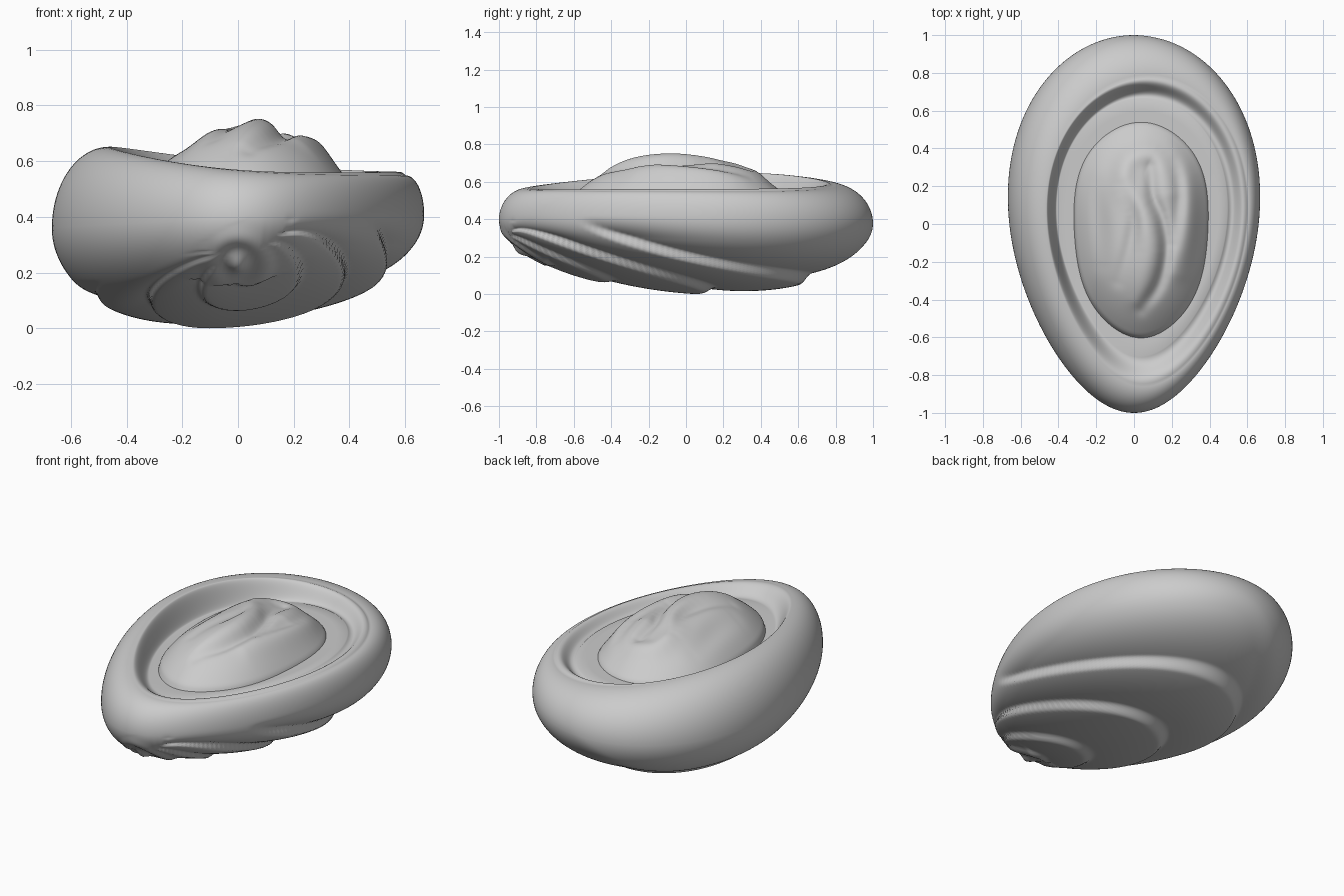
import bpy, bmesh
from math import sin, cos, pi, exp, hypot
from mathutils import Vector

if "Cube" in bpy.data.objects:
    bpy.data.objects.remove(bpy.data.objects["Cube"])

SEG = 200


def lerp(a, b, t):
    return a + (b - a) * t


def smooth(a, b, x):
    t = max(0.0, min(1.0, (x - a) / (b - a)))
    return t * t * (3 - 2 * t)


def skin(name, rings, first, last, tweak=None):
    """Loft closed rings; cap each end with a fan to a pole (None = open)."""
    bm = bmesh.new()
    rows = [[bm.verts.new(p) for p in r] for r in rings]
    for a, b in zip(rows, rows[1:]):
        for i in range(SEG):
            j = (i + 1) % SEG
            bm.faces.new((a[i], a[j], b[j], b[i]))
    for row, pole in ((rows[0], first), (rows[-1], last)):
        if pole:
            v = bm.verts.new(pole)
            for i in range(SEG):
                bm.faces.new((row[i], row[(i + 1) % SEG], v))
    bmesh.ops.recalc_face_normals(bm, faces=bm.faces)
    bm.normal_update()
    if tweak:
        moves = [(v, v.normal * tweak(v.co)) for v in bm.verts]
        for v, m in moves:
            v.co += m
        low = min(v.co.z for v in bm.verts)
        for v in bm.verts:
            v.co.z -= low * (1 - smooth(0.1, 0.4, v.co.z))
    me = bpy.data.meshes.new(name)
    bm.to_mesh(me)
    bm.free()
    for p in me.polygons:
        p.use_smooth = True
    ob = bpy.data.objects.new(name, me)
    bpy.context.collection.objects.link(ob)
    return ob


def ring(fn):
    return [fn(2 * pi * i / SEG) for i in range(SEG)]


# Shell: egg outline, rounded underside, rolled rim, shallow basin
def outline(t):
    y = sin(t)
    return 0.66 * cos(t) * (1 + 0.165 * y - 0.055 * y * y), y


BOTTOM = (-0.14, 0.2)
MID = (0.05, -0.02)


def waist(t):
    return 0.385 + 0.025 * cos(t) - 0.01 * sin(t)


def floor_z(t):
    return 0.515 + 0.015 * cos(t - 0.4)


def crest(t):
    return (0.81 + 0.09 * cos(t) - 0.035 * sin(t),
            0.588 - 0.05 * cos(t) + 0.012 * sin(t) + 0.012 * cos(2 * t + 0.6))


def basin_k(t):
    return 0.68 + 0.04 * cos(t) - 0.01 * sin(t)


def under(a):
    def f(t):
        x, y = outline(t)
        return (lerp(BOTTOM[0], x, sin(a)), lerp(BOTTOM[1], y, sin(a)),
                waist(t) * (1 - cos(a)))
    return f


def inward(t, k, z):
    x, y = outline(t)
    return lerp(MID[0], x, k), lerp(MID[1], y, k), z


def lip(a):
    def f(t):
        k, z = crest(t)
        return inward(t, lerp(k, 1, cos(a)), lerp(waist(t), z, sin(a)))
    return f


def basin(u):
    def f(t):
        k, z = crest(t)
        step = 0.008 * sin(2 * pi * u) * (1 + cos(t - 0.3))
        return inward(t, lerp(k, basin_k(t), u),
                      lerp(z, floor_z(t), smooth(0, 1, u)) + step)
    return f


def floor(k):
    return lambda t: inward(t, k * basin_k(t), lerp(0.51, floor_z(t), k))


# Whorl steps on the underside, growing out of a coil at the front
STEPS = [0.0, 0.11, 0.26, 0.525, 0.785]


def whorls(p):
    top = lerp(0.18, 0.42, smooth(-0.45, 0.15, p.x))
    fade = 1 - smooth(top - 0.14, top, p.z)
    if fade <= 0:
        return 0.0
    x, v = p.x - 0.05, max(p.y + 0.96, 0.03)
    s = (x * x / 0.43 + v * v) / (2 * v) * (1 + 0.12 * p.x)
    d = 0.0
    for i in range(1, len(STEPS)):
        a = STEPS[i]
        b = STEPS[i + 1] if i + 1 < len(STEPS) else 1.05
        if a <= s < b:
            u = (s - a) / (b - a)
            d = -0.05 * min(1, 0.2 + 1.2 * a) * smooth(0, 0.16, u) * (1 - u) ** 1.4
    if p.y < -0.75:
        r = hypot(p.x, p.z - 0.23)
        coil = 0.012 * cos(r * 60) * exp(-(r / 0.09) ** 2)
        return d * (1 - exp(-(r / 0.16) ** 2)) * fade + coil
    return d * fade


rings = [ring(under(pi / 2 * i / 110)) for i in range(1, 111)]
rings += [ring(lip(pi / 2 * i / 24)) for i in range(1, 25)]
rings += [ring(basin(i / 20)) for i in range(1, 21)]
rings += [ring(floor(k)) for k in (0.9, 0.7, 0.4)]
skin("shell", rings, (*BOTTOM, 0), (*MID, 0.51), whorls)


# Flesh: low dome with folded ridges and grooves
def smooth_path(pts):
    """Catmull-Rom through the points, so the folds bend softly."""
    v = [Vector(p) for p in pts]
    v = [v[0] * 2 - v[1]] + v + [v[-1] * 2 - v[-2]]
    out = []
    for a, b, c, d in zip(v, v[1:], v[2:], v[3:]):
        for i in range(4):
            t = i / 4
            out.append(0.5 * (2 * b + (c - a) * t + (2 * a - 5 * b + 4 * c - d) * t * t
                              + (3 * b - a - 3 * c + d) * t ** 3))
    return out + [v[-2]]


def fold(p, h, w, pts):
    """Ridge (or groove) height at p, tapering to the path's ends."""
    best, u = 9.0, 0.0
    for i, (a, b) in enumerate(zip(pts, pts[1:])):
        d = b - a
        t = max(0.0, min(1.0, (p - a).dot(d) / d.length_squared))
        r = (p - a - d * t).length
        if r < best:
            best, u = r, (i + t) / (len(pts) - 1)
    return h * exp(-(best / w) ** 2) * (0.4 + 0.6 * sin(pi * u))


FOLDS = [(h, w, smooth_path(pts)) for h, w, pts in [
    (0.03, 0.06, [(0.02, -0.4), (0.08, -0.15), (0.04, 0.05), (-0.05, 0.2),
                  (-0.03, 0.34), (0.1, 0.38), (0.16, 0.28), (0.19, 0.18)]),
    (0.03, 0.055, [(0.19, 0.43), (0.28, 0.25), (0.29, 0.0), (0.24, -0.25)]),
    (-0.035, 0.035, [(0.09, 0.3), (0.1, 0.15), (0.15, 0.02), (0.17, -0.15),
                     (0.13, -0.32), (0.04, -0.45)]),
    (-0.015, 0.035, [(0.22, 0.33), (0.24, 0.15), (0.21, -0.1)]),
    (-0.02, 0.04, [(-0.06, 0.2), (0.0, 0.05), (-0.02, -0.1), (-0.08, -0.3)]),
    (-0.02, 0.06, [(-0.18, -0.2), (-0.18, 0.0), (-0.2, 0.2)]),
]]


def flesh(f):
    def g(t):
        s, c = sin(t), cos(t)
        wide = 1.03 + 0.08 * s + 0.06 * sin(2 * t) ** 2
        x = 0.04 + 0.355 * f * c * wide
        y = -0.03 + 0.59 * f * s
        p = Vector((x, y))
        z = 0.51 - 0.04 * smooth(0.95, 1, f) + 0.215 * (1 - f ** 2.5)
        z -= 0.08 * y * (1 - f)
        z += sum(fold(p, *a) for a in FOLDS) * (1 - f ** 6)
        return x, y, z
    return g


N = 50
rings = [ring(flesh(1 - i / N)) for i in range(N)]
skin("flesh", rings, None, flesh(0)(0))
